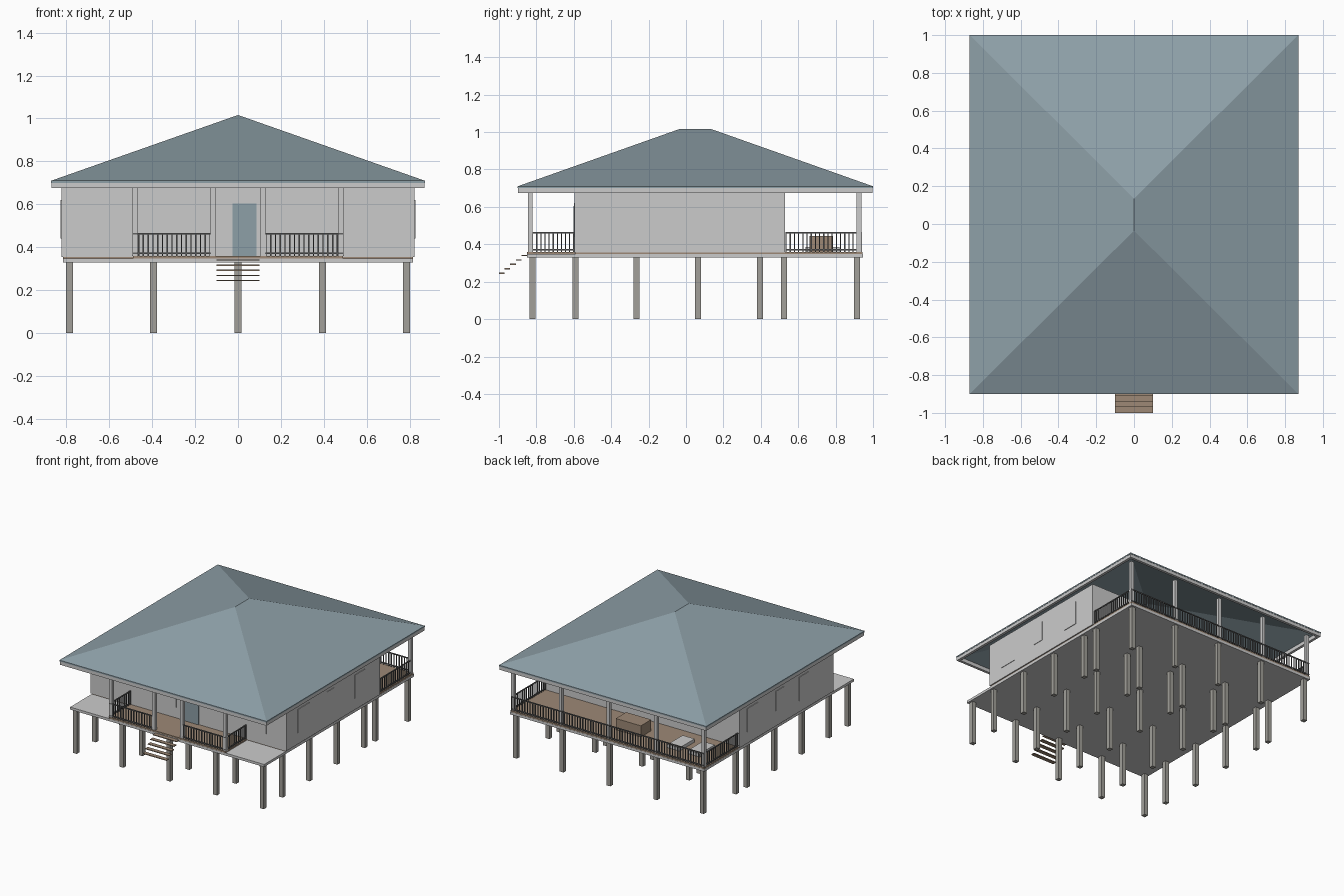
import bpy, bmesh

if "Cube" in bpy.data.objects:
    bpy.data.objects.remove(bpy.data.objects["Cube"])


def material(name, rgb):
    m = bpy.data.materials.new(name)
    m.diffuse_color = (*rgb, 1)
    m.use_nodes = True
    m.node_tree.nodes["Principled BSDF"].inputs["Base Color"].default_value = m.diffuse_color
    return m


WHITE = material("pale grey", (0.60, 0.60, 0.60))
ROOF = material("blue grey", (0.27, 0.35, 0.39))
WOOD = material("deck brown", (0.34, 0.25, 0.18))
PILE = material("stone grey", (0.36, 0.35, 0.32))
RAIL = material("dark grey", (0.12, 0.12, 0.12))


def boxes(name, mat, items):
    """One object made of boxes (x0, x1, y0, y1, z0, z1)."""
    bm = bmesh.new()
    for x0, x1, y0, y1, z0, z1 in items:
        lo = [bm.verts.new(p) for p in ((x0, y0, z0), (x1, y0, z0), (x1, y1, z0), (x0, y1, z0))]
        hi = [bm.verts.new((v.co.x, v.co.y, z1)) for v in lo]
        bm.faces.new(lo[::-1])
        bm.faces.new(hi)
        for i in range(4):
            j = (i + 1) % 4
            bm.faces.new((lo[i], lo[j], hi[j], hi[i]))
    return finish(name, mat, bm)


def finish(name, mat, bm):
    mesh = bpy.data.meshes.new(name)
    bm.to_mesh(mesh)
    bm.free()
    mesh.materials.append(mat)
    ob = bpy.data.objects.new(name, mesh)
    bpy.context.collection.objects.link(ob)
    return ob


def column(x, y, r, z0, z1):
    return (x - r, x + r, y - r, y + r, z0, z1)


# Piles under the platform
PILE_X = (-0.785, -0.393, 0, 0.393, 0.785)
PILE_Y = (-0.82, -0.59, -0.265, 0.065, 0.395, 0.525, 0.915)
boxes("piles", PILE, [column(x, y, 0.016, 0, 0.332) for x in PILE_X for y in PILE_Y])

# Platform and timber decking, leaving the front corners bare
boxes("platform", WHITE, [(-0.815, 0.815, -0.85, 0.945, 0.33, 0.349)])
boxes("decking", WOOD, [(-0.814, 0.814, -0.59, 0.944, 0.349, 0.36),
                        (-0.49, 0.49, -0.849, -0.59, 0.349, 0.36)])

# House body
boxes("house_walls", WHITE, [(-0.822, 0.822, -0.595, 0.53, 0.355, 0.68)])

# Window panels and door
T = 0.004
panels = [(a, b, -0.595 - T, -0.595, 0.44, 0.62)
          for a, b in ((-0.61, -0.51), (-0.235, -0.10), (0.175, 0.31), (0.52, 0.655))]
for a, b, z in ((-0.46, -0.32, 0.44), (-0.115, -0.02, 0.47), (0.225, 0.345, 0.44)):
    panels.append((0.822, 0.822 + T, a, b, z, 0.62))
for a, b, z in ((0.31, 0.44, 0.44), (0.0, 0.1, 0.47), (-0.29, -0.18, 0.44)):
    panels.append((-0.822 - T, -0.822, a, b, z, 0.62))
boxes("window_panels", WHITE, panels)
boxes("front_door", ROOF, [(-0.025, 0.087, -0.601, -0.595, 0.36, 0.605)])

# Veranda posts
FRONT_X = (-0.48, -0.117, 0.117, 0.48)
boxes("veranda_posts", WHITE,
      [column(x, -0.833, 0.0125, 0.36, 0.69) for x in FRONT_X] +
      [column(x, 0.925, 0.0125, 0.36, 0.69) for x in (-0.8, -0.4, 0, 0.4, 0.8)])


# Railings: top and bottom rails with evenly spaced balusters
def railing(x0, y0, x1, y1):
    r = 0.004
    out = [(min(x0, x1) - r, max(x0, x1) + r, min(y0, y1) - r, max(y0, y1) + r, z, z + 0.007)
           for z in (0.368, 0.459)]
    n = max(2, round((abs(x1 - x0) + abs(y1 - y0)) / 0.022))
    for i in range(n + 1):
        t = i / n
        out.append(column(x0 + (x1 - x0) * t, y0 + (y1 - y0) * t, 0.003, 0.36, 0.46))
    return out


rails = railing(-0.808, 0.938, 0.808, 0.938)
for s in (-1, 1):
    rails += railing(s * 0.808, 0.535, s * 0.808, 0.938)
    rails += railing(s * 0.13, -0.842, s * 0.485, -0.842)
    rails += railing(s * 0.485, -0.842, s * 0.485, -0.6)
boxes("railings", RAIL, rails)

# Open stair treads
boxes("stair_treads", WOOD,
      [(-0.1, 0.1, -0.88 - 0.03 * i, -0.85 - 0.03 * i, 0.338 - 0.024 * i, 0.344 - 0.024 * i)
       for i in range(5)])

# Rear deck furniture
boxes("deck_table", WOOD, [(-0.17, 0.04, 0.66, 0.785, 0.36, 0.445)])
boxes("deck_loungers", WHITE, [(x - 0.05, x + 0.05, 0.64, 0.82, 0.36, 0.385)
                               for x in (-0.47, -0.64)])

# Fascia frame around the eaves
X, Y0, Y1, W = 0.868, -0.898, 0.998, 0.02
boxes("fascia", WHITE, [(-X, X, Y0, Y0 + W, 0.675, 0.703), (-X, X, Y1 - W, Y1, 0.675, 0.703),
                        (-X, -X + W, Y0 + W, Y1 - W, 0.675, 0.703),
                        (X - W, X, Y0 + W, Y1 - W, 0.675, 0.703)])

# Hollow hipped roof
bm = bmesh.new()
base = [bm.verts.new(p) for p in ((-0.87, -0.9, 0), (0.87, -0.9, 0), (0.87, 1, 0), (-0.87, 1, 0))]
drip = [bm.verts.new(v.co) for v in base]
for v in base:
    v.co.z = 0.71
for v in drip:
    v.co.z = 0.70
inner = [bm.verts.new((v.co.x * 0.985, 0.05 + (v.co.y - 0.05) * 0.985, 0.70)) for v in drip]


def hip(c, z, flip):
    a, b = bm.verts.new((0, -0.035, z)), bm.verts.new((0, 0.135, z))
    for f in ((c[0], c[1], a), (c[1], c[2], b, a), (c[2], c[3], b), (c[3], c[0], a, b)):
        bm.faces.new(f[::-1] if flip else f)


hip(base, 1.016, False)
hip(inner, 1.002, True)
for i in range(4):
    j = (i + 1) % 4
    bm.faces.new((drip[i], drip[j], base[j], base[i]))
    bm.faces.new((drip[j], drip[i], inner[i], inner[j]))
finish("hipped_roof", ROOF, bm)
